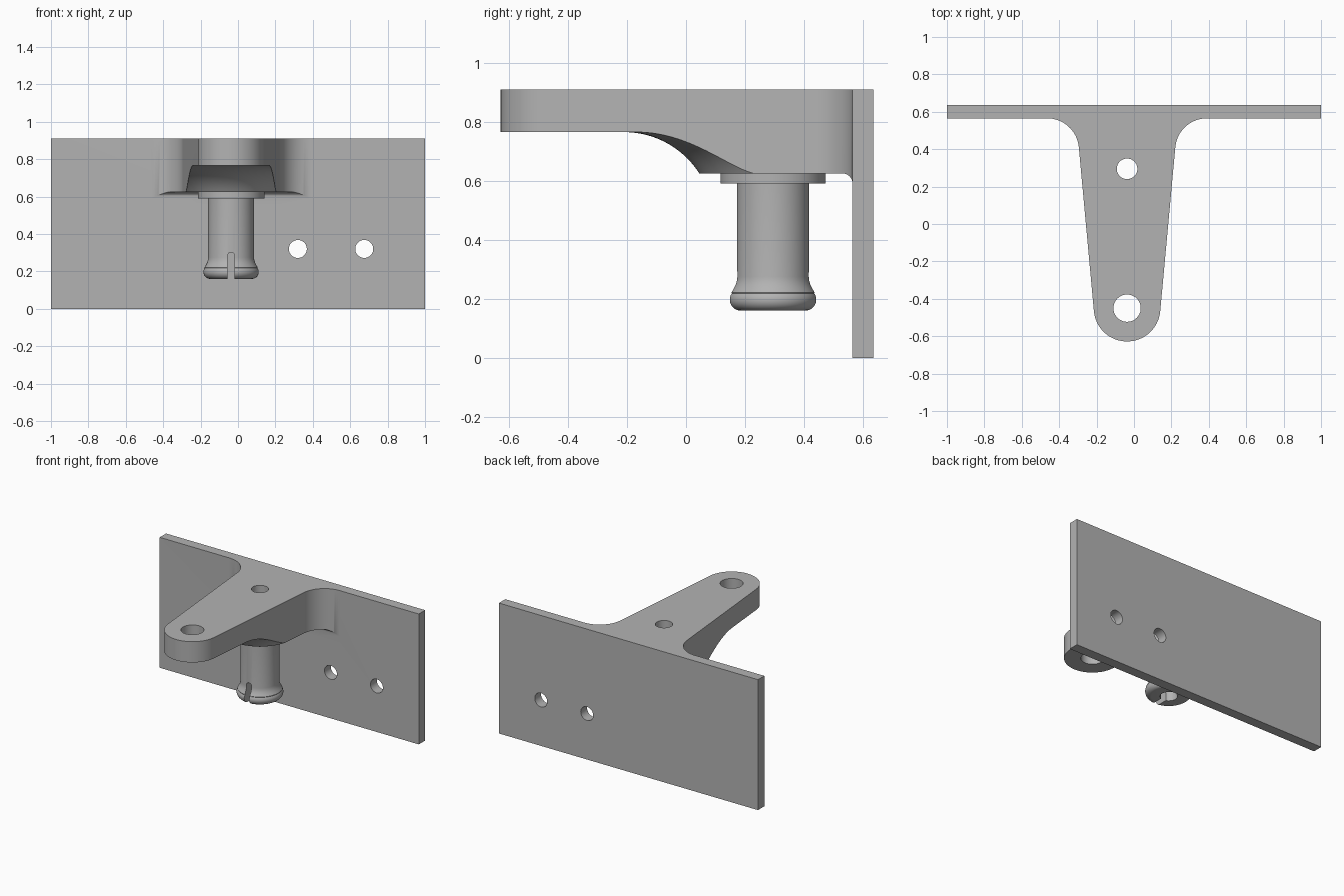
import bpy, bmesh
from math import sin, cos, pi, atan, acos

if "Cube" in bpy.data.objects:
    bpy.data.objects.remove(bpy.data.objects["Cube"], do_unlink=True)

grey = bpy.data.materials.new("light grey")
grey.use_nodes = True
grey.diffuse_color = (0.45, 0.45, 0.45, 1)
grey.node_tree.nodes["Principled BSDF"].inputs["Base Color"].default_value = grey.diffuse_color

CX = -0.037                      # centre line of arm and pin
PIN_Y, TIP_Y = 0.295, -0.45
PLATE_Y, BACK_Y = 0.565, 0.635
TOP, TIP_Z, LOW_Z = 0.91, 0.765, 0.625


def loft(name, loops, ring=False):
    """Skin a row of closed loops, capped at the ends unless it forms a ring."""
    bm = bmesh.new()
    rows = [[bm.verts.new(p) for p in loop] for loop in loops]
    pairs = list(zip(rows, rows[1:])) + ([(rows[-1], rows[0])] if ring else [])
    for a, b in pairs:
        for i in range(len(a)):
            j = (i + 1) % len(a)
            bm.faces.new((a[i], a[j], b[j], b[i]))
    if not ring:
        bm.faces.new(rows[0])
        bm.faces.new(rows[-1])
    bmesh.ops.recalc_face_normals(bm, faces=bm.faces)
    mesh = bpy.data.meshes.new(name)
    bm.to_mesh(mesh)
    bm.free()
    mesh.materials.append(grey)
    obj = bpy.data.objects.new(name, mesh)
    bpy.context.collection.objects.link(obj)
    return obj


def prism(name, pts, axis, lo, hi):
    place = {"x": lambda u, v, w: (w, u, v),
             "y": lambda u, v, w: (u, w, v),
             "z": lambda u, v, w: (u, v, w)}[axis]
    return loft(name, [[place(u, v, w) for u, v in pts] for w in (lo, hi)])


def lathe(name, profile, start, sweep, steps):
    """Turn an (r, z) profile about the pin axis."""
    full = sweep >= 2 * pi
    angles = [start + sweep * i / steps for i in range(steps if full else steps + 1)]
    return loft(name, [[(CX + r * cos(a), PIN_Y + r * sin(a), z) for r, z in profile]
                       for a in angles], full)


def arc(u, v, r, a0, a1, n=16):
    return [(u + r * cos(a0 + (a1 - a0) * i / n), v + r * sin(a0 + (a1 - a0) * i / n))
            for i in range(n + 1)]


def circle(u, v, r, n=48):
    return arc(u, v, r, 0, 2 * pi, n)[:-1]


def combine(obj, other, operation="DIFFERENCE"):
    mod = obj.modifiers.new(operation.lower(), "BOOLEAN")
    mod.operation, mod.solver, mod.object = operation, "EXACT", other
    bpy.context.view_layer.objects.active = obj
    bpy.ops.object.modifier_apply(modifier=mod.name)
    bpy.data.objects.remove(other, do_unlink=True)


# Back plate
bracket = prism("bracket", [(-1, 0), (1, 0), (1, TOP), (-1, TOP)], "y", PLATE_Y, BACK_Y)

# Tapered arm outline: round tip, straight flank, fillet into the plate
TIP_R, FILLET, TAPER = 0.178, 0.17, 0.092
lean = atan(TAPER)
fillet_y = PLATE_Y - FILLET
fillet_x = TIP_R / cos(lean) + TAPER * (fillet_y - TIP_Y) + FILLET / cos(lean)
half = arc(0, TIP_Y, TIP_R, -pi / 2, -lean, 24)
half += arc(fillet_x, fillet_y, FILLET, pi - lean, pi / 2, 20)
half.append((fillet_x, PLATE_Y + 0.03))
outline = [(CX + x, y) for x, y in half] + [(CX - x, y) for x, y in reversed(half[1:])]
arm = prism("arm", outline, "z", 0.55, TOP)

# Flat underside with a small fillet against the plate
R = 0.035
under = [(-1, 0.5), (-1, LOW_Z)] + arc(PLATE_Y - R, LOW_Z - R, R, pi / 2, 0, 8)
under += [(PLATE_Y, 0.5)]
combine(arm, prism("underside_cutter", under, "x", -1, 1))

# Thin front part of the arm, swept round the pin into the deep part
BOSS, SWEEP = 0.25, 0.302
mid_r, mid_z = BOSS + 0.255, TIP_Z - SWEEP
bend = acos((LOW_Z - mid_z) / SWEEP)
relief = [(BOSS, 0.5), (BOSS, LOW_Z)]
relief += arc(mid_r, mid_z, SWEEP, pi / 2 + bend, pi / 2, 20)[1:]
relief += [(1.3, TIP_Z), (1.3, 0.5)]
combine(arm, lathe("relief_cutter", relief, pi, pi, 64))

combine(bracket, arm, "UNION")

# Holes: tip, pin bore and two screw holes
combine(bracket, prism("tip_hole", circle(CX, TIP_Y, 0.073), "z", 0.5, 1))
combine(bracket, prism("bore", circle(CX, PIN_Y, 0.055), "z", 0.5, 1))
for x in (0.32, 0.675):
    combine(bracket, prism("screw_hole", circle(x, 0.32, 0.048), "y", 0.4, 0.8))

# Hollow snap pin with collar and flared end
SHAFT = 0.1225
profile = [(0.055, LOW_Z), (0.178, LOW_Z), (0.178, 0.59), (SHAFT, 0.59), (SHAFT, 0.275)]
profile += [(0.124, 0.262), (0.128, 0.248), (0.135, 0.234), (0.142, 0.222)]
profile += arc(0.111, 0.197, 0.037, pi / 5, -pi / 2, 12)
profile += [(0.055, 0.16)]
pin = lathe("snap_pin", profile, 0, 2 * pi, 64)

# Round-topped slot through the flared end
slot = [(CX + 0.019, 0.1)] + arc(CX, 0.283, 0.019, 0, pi, 12) + [(CX - 0.019, 0.1)]
combine(pin, prism("slot_cutter", slot, "y", 0, 0.55))

# Smooth curved walls, keep edges crisp
for obj in (bracket, pin):
    bpy.ops.object.select_all(action="DESELECT")
    obj.select_set(True)
    bpy.context.view_layer.objects.active = obj
    bpy.ops.object.shade_smooth_by_angle(angle=pi / 6)
